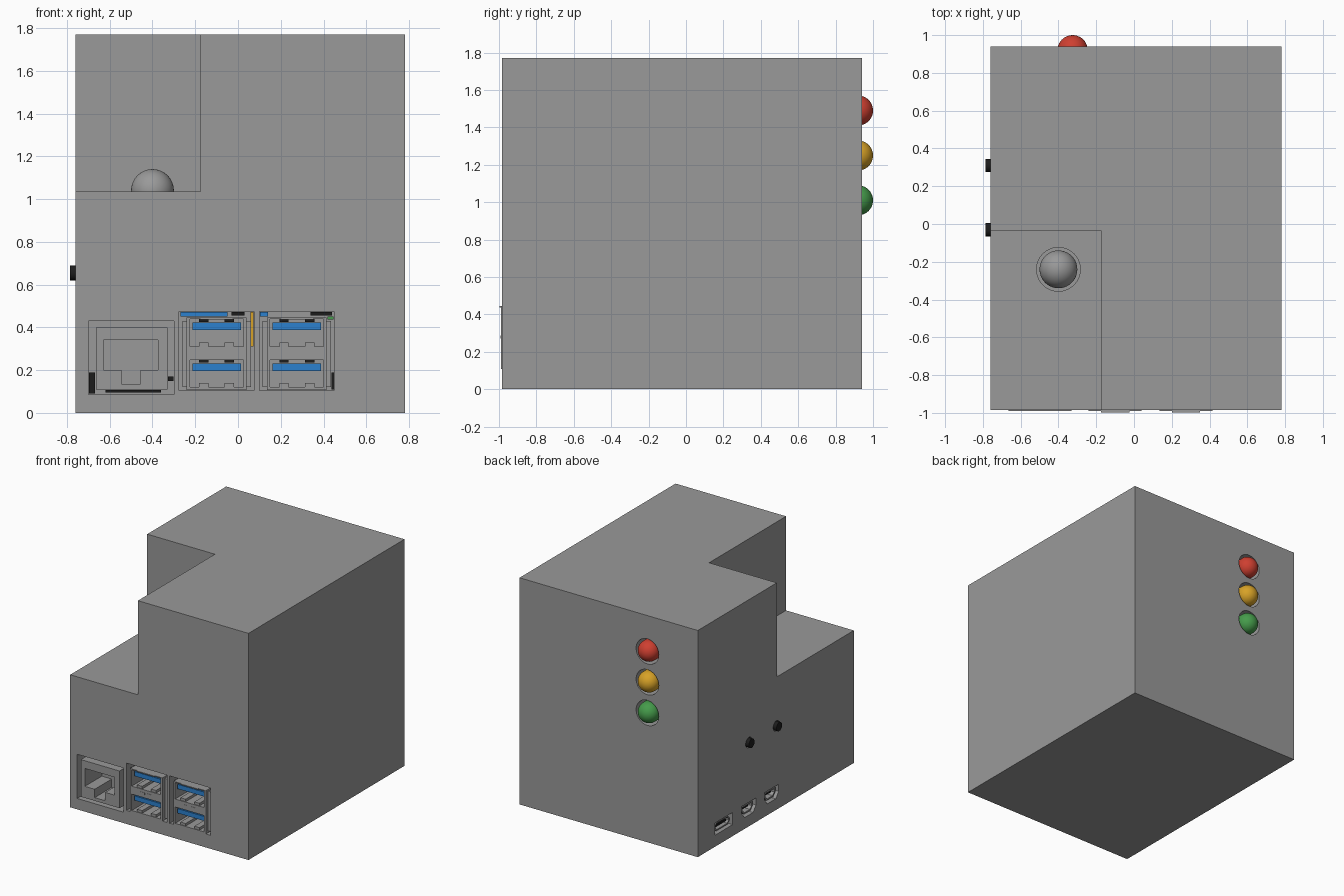
import bpy, bmesh, math
from mathutils import Matrix, Vector

cube = bpy.data.objects.get("Cube")
if cube:
    bpy.data.objects.remove(cube, do_unlink=True)


def material(name, rgb):
    m = bpy.data.materials.new(name)
    m.use_nodes = True
    m.diffuse_color = (*rgb, 1)
    m.node_tree.nodes["Principled BSDF"].inputs["Base Color"].default_value = (*rgb, 1)
    return m


GREY = material("case grey", (0.32, 0.32, 0.32))
BLACK = material("black plastic", (0.012, 0.012, 0.012))
RED = material("signal red", (0.62, 0.05, 0.03))
YELLOW = material("signal yellow", (0.68, 0.36, 0.02))
GREEN = material("signal green", (0.06, 0.33, 0.07))
BLUE = material("tongue blue", (0.025, 0.22, 0.62))


def finish(name, bm, mat, smooth=False):
    bmesh.ops.recalc_face_normals(bm, faces=bm.faces)
    mesh = bpy.data.meshes.new(name)
    bm.to_mesh(mesh)
    bm.free()
    mesh.materials.append(mat)
    ob = bpy.data.objects.new(name, mesh)
    bpy.context.collection.objects.link(ob)
    if smooth:
        select(ob)
        bpy.ops.object.shade_smooth_by_angle()
    return ob


def select(ob):
    bpy.ops.object.select_all(action='DESELECT')
    ob.select_set(True)
    bpy.context.view_layer.objects.active = ob


def box(name, x, y, z, mat=GREY):
    bm = bmesh.new()
    bmesh.ops.create_cube(bm, size=1)
    for v in bm.verts:
        v.co = [(a + b) / 2 + c * (b - a) for (a, b), c in zip((x, y, z), v.co)]
    return finish(name, bm, mat)


def prism(name, points, axis, start, end, mat=GREY):
    # profile is (x, z) when extruded along y, (y, z) when extruded along x
    bm = bmesh.new()
    place = (lambda u, w: (u, start, w)) if axis == 'y' else (lambda u, w: (start, u, w))
    face = bm.faces.new([bm.verts.new(place(u, w)) for u, w in points])
    out = bmesh.ops.extrude_face_region(bm, geom=[face])["geom"]
    step = Vector((0, end - start, 0) if axis == 'y' else (end - start, 0, 0))
    bmesh.ops.translate(bm, vec=step, verts=[v for v in out if isinstance(v, bmesh.types.BMVert)])
    return finish(name, bm, mat)


def rod(name, center, axis, radius, length, mat=GREY, sides=40):
    bm = bmesh.new()
    turn = Vector((0, 0, 1)).rotation_difference(Vector(axis)).to_matrix().to_4x4()
    bmesh.ops.create_cone(bm, cap_ends=True, segments=sides, radius1=radius, radius2=radius,
                          depth=length, matrix=Matrix.Translation(center) @ turn)
    return finish(name, bm, mat, True)


def ball(name, center, radius, mat):
    bm = bmesh.new()
    bmesh.ops.create_uvsphere(bm, u_segments=40, v_segments=24, radius=radius,
                              matrix=Matrix.Translation(center))
    return finish(name, bm, mat, True)


def cut(target, cutter):
    mod = target.modifiers.new("cut", 'BOOLEAN')
    mod.operation = 'DIFFERENCE'
    mod.solver = 'EXACT'
    mod.object = cutter
    select(target)
    bpy.ops.object.modifier_apply(modifier=mod.name)
    bpy.data.objects.remove(cutter, do_unlink=True)


def rounded(y, z, w, h, c):
    # chamfered rectangle profile
    a, b = w / 2, h / 2
    return [(y - a + c, z - b), (y + a - c, z - b), (y + a, z - b + c), (y + a, z + b - c),
            (y + a - c, z + b), (y - a + c, z + b), (y - a, z + b - c), (y - a, z - b + c)]


def plug_profile(y, z, w, h):
    # rectangle with tapered lower corners
    a, b = w / 2, h / 2
    return [(y - a * 0.6, z - b), (y + a * 0.6, z - b), (y + a, z - b * 0.1), (y + a, z + b),
            (y - a, z + b), (y - a, z - b * 0.1)]


FRONT, BACK, SIDE = -0.985, 0.94, -0.76

# Case with the stepped corner
case = box("case", (SIDE, 0.78), (FRONT, BACK), (0, 1.77))
cut(case, box("cutter", (-1, -0.175), (-1.2, -0.035), (1.035, 2)))

# Sensor dome in the step
SENSOR = (-0.4, -0.24, 1.04)
cut(case, rod("cutter", SENSOR, (0, 0, 1), 0.116, 0.2))
ball("sensor_dome", SENSOR, 0.1, GREY)
rod("sensor_base", (-0.4, -0.24, 0.98), (0, 0, 1), 0.1, 0.12)

# Signal lamps on the back
for name, z, mat in (("red", 1.49, RED), ("yellow", 1.25, YELLOW), ("green", 1.01, GREEN)):
    cut(case, rod("cutter", (-0.325, BACK, z), (0, 1, 0), 0.098, 0.3))
    ball(name + "_lamp", (-0.325, 0.92, z), 0.08, mat)
    rod(name + "_lamp_body", (-0.325, 0.85, z), (0, 1, 0), 0.08, 0.14, mat)
    rod(name + "_lamp_rim", (-0.325, 0.82, z), (0, 1, 0), 0.09, 0.04, mat)

# Push buttons on the right side
for i, y in enumerate((0.31, -0.03)):
    cut(case, rod("cutter", (SIDE, y, 0.655), (1, 0, 0), 0.04, 0.1))
    rod("button_%d" % i, (-0.745, y, 0.655), (1, 0, 0), 0.035, 0.08, BLACK, 16)

# Power socket on the right side
cut(case, box("cutter", (-0.9, -0.6), (0.51, 0.73), (0.09, 0.185)))
power = prism("power_socket", rounded(0.62, 0.138, 0.187, 0.067, 0.025), 'x', -0.745, -0.6)
cut(power, prism("cutter", rounded(0.62, 0.138, 0.165, 0.048, 0.018), 'x', -0.8, -0.64))
box("power_tongue", (-0.735, -0.63), (0.555, 0.685), (0.131, 0.145), BLACK)

# Display sockets on the right side
for i, y in enumerate((0.31, 0.03)):
    cut(case, prism("cutter", plug_profile(y, 0.138, 0.175, 0.1), 'x', -0.9, -0.6))
    shell = prism("display_socket_%d" % i, plug_profile(y, 0.138, 0.135, 0.066), 'x', -0.745, -0.6)
    cut(shell, prism("cutter", plug_profile(y, 0.139, 0.112, 0.046), 'x', -0.8, -0.64))
    box("display_tongue_%d" % i, (-0.73, -0.63), (y - 0.035, y + 0.035), (0.139, 0.149), BLACK)

# Network jack with a T shaped opening
cut(case, box("cutter", (-0.70, -0.30), (-1.2, -0.7), (0.085, 0.43)))
jack = box("network_jack", (-0.665, -0.33), (-0.99, -0.69), (0.11, 0.40))
opening = [(-0.63, 0.2), (-0.545, 0.2), (-0.545, 0.135), (-0.455, 0.135),
           (-0.455, 0.2), (-0.375, 0.2), (-0.375, 0.34), (-0.63, 0.34)]
cut(jack, prism("cutter", opening, 'y', -1.1, -0.78))
box("jack_left_clip", (-0.698, -0.668), (-0.93, -0.7), (0.09, 0.19), BLACK)
box("jack_right_clip", (-0.327, -0.302), (-0.93, -0.7), (0.15, 0.17), BLACK)
box("jack_latch", (-0.62, -0.36), (-0.95, -0.7), (0.095, 0.108), BLACK)

# Twin data ports, two stacked slots each
for i, x in enumerate((-0.1, 0.275)):
    cut(case, box("cutter", (x - 0.175, x + 0.175), (-1.2, -0.7), (0.105, 0.475)))
    port = box("data_port_%d" % i, (x - 0.14, x + 0.14), (-0.99, -0.69), (0.107, 0.445))
    for j, z in enumerate((0.12, 0.31)):
        tag = "%d_%d" % (i, j)
        cut(port, box("cutter", (x - 0.125, x + 0.125), (-1.1, -0.75), (z, z + 0.128)))
        box("port_tongue_" + tag, (x - 0.113, x + 0.113), (-0.975, -0.74), (z + 0.077, z + 0.112), BLUE)
        for s in (-1, 1):
            c = x + s * 0.06
            box("lower_spring_" + tag, (c - 0.022, c + 0.022), (-0.985, -0.83), (z - 0.002, z + 0.02))
            box("upper_spring_" + tag, (c - 0.022, c + 0.022), (-0.96, -0.83), (z + 0.115, z + 0.13), BLACK)
    for s in (-1, 1):
        c = x + s * 0.03
        box("spacer_slot_%d" % i, (c - 0.018, c + 0.018), (-0.992, -0.98), (0.27, 0.288))
        c = x + s * 0.15
        box("side_flange_%d" % i, (c - 0.01, c + 0.01), (-0.96, -0.7), (0.12, 0.43))
    box("port_lip_%d" % i, (x - 0.075, x + 0.075), (-0.997, -0.98), (0.437, 0.445))

# Wiring seen above and beside the ports
box("blue_wire_left", (-0.27, -0.05), (-0.9, -0.71), (0.452, 0.472), BLUE)
box("black_wire_left", (-0.03, 0.03), (-0.9, -0.71), (0.455, 0.472), BLACK)
box("yellow_wire", (0.058, 0.072), (-0.94, -0.71), (0.31, 0.472), YELLOW)
box("blue_wire_right", (0.103, 0.14), (-0.9, -0.71), (0.452, 0.472), BLUE)
box("black_wire_right", (0.34, 0.44), (-0.9, -0.71), (0.456, 0.472), BLACK)
box("green_board_edge", (0.418, 0.447), (-0.9, -0.71), (0.436, 0.45), GREEN)
box("side_clip", (0.437, 0.449), (-0.94, -0.71), (0.11, 0.19), BLACK)
